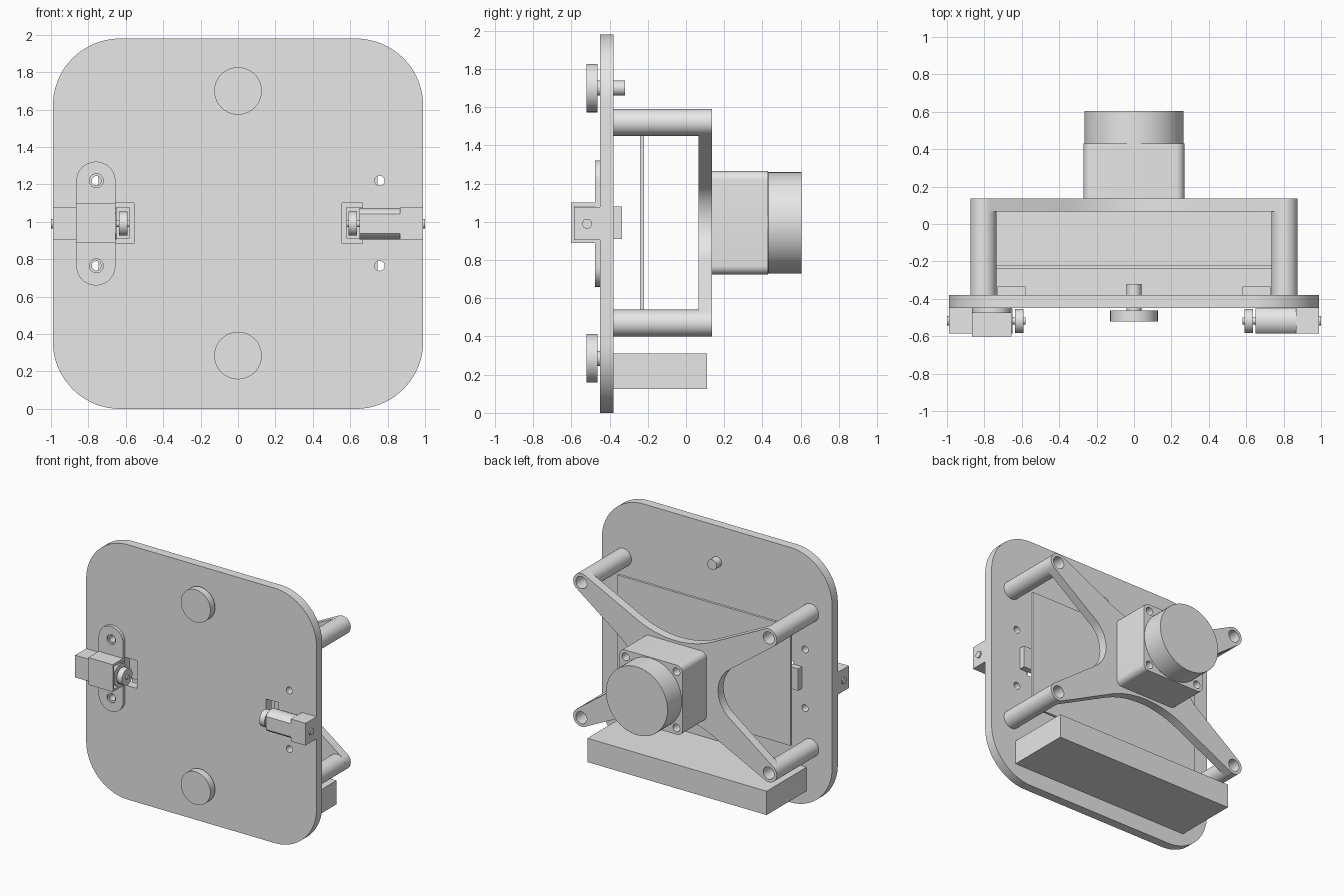
import bpy, bmesh
from math import sin, cos, pi, radians

if "Cube" in bpy.data.objects:
    bpy.data.objects.remove(bpy.data.objects["Cube"], do_unlink=True)

grey = bpy.data.materials.new("plain_grey")
grey.use_nodes = True
grey.diffuse_color = (0.8, 0.8, 0.8, 1)
grey.node_tree.nodes["Principled BSDF"].inputs["Base Color"].default_value = (0.8, 0.8, 0.8, 1)


def arc(cx, cy, r, a0, a1, n=16):
    """Points on an arc, angles in degrees."""
    return [(cx + r * cos(radians(a0 + (a1 - a0) * i / n)),
             cy + r * sin(radians(a0 + (a1 - a0) * i / n))) for i in range(n + 1)]


def circle(cx, cy, r, n=32):
    return arc(cx, cy, r, 0, 360, n)[:-1]


def rect(x0, x1, y0, y1):
    return [(x0, y0), (x1, y0), (x1, y1), (x0, y1)]


def round_rect(x0, x1, y0, y1, r, n=12):
    return (arc(x1 - r, y1 - r, r, 0, 90, n) + arc(x0 + r, y1 - r, r, 90, 180, n)
            + arc(x0 + r, y0 + r, r, 180, 270, n) + arc(x1 - r, y0 + r, r, 270, 360, n))


def prism(name, loops, a, b, axis="Y", bevel=0):
    """Extrude an outline with holes from a to b along Y (x, z outline) or X (y, z outline)."""
    a, b = min(a, b), max(a, b)
    curve = bpy.data.curves.new(name, "CURVE")
    curve.dimensions = "2D"
    curve.fill_mode = "BOTH"
    curve.extrude = (b - a) / 2
    for loop in loops:
        spline = curve.splines.new("POLY")
        spline.points.add(len(loop) - 1)
        for point, (u, v) in zip(spline.points, loop):
            point.co = (u, v, 0, 1)
        spline.use_cyclic_u = True
    helper = bpy.data.objects.new(name + "_outline", curve)
    bpy.context.collection.objects.link(helper)
    bpy.context.view_layer.update()
    graph = bpy.context.evaluated_depsgraph_get()
    mesh = bpy.data.meshes.new_from_object(helper.evaluated_get(graph))
    bpy.data.objects.remove(helper, do_unlink=True)
    bpy.data.curves.remove(curve)
    mesh.name = name
    bm = bmesh.new()
    bm.from_mesh(mesh)
    bmesh.ops.remove_doubles(bm, verts=bm.verts, dist=1e-5)
    for vert in bm.verts:
        u, v, w = vert.co
        w += (a + b) / 2
        vert.co = (u, w, v) if axis == "Y" else (w, u, v)
    bmesh.ops.recalc_face_normals(bm, faces=bm.faces)
    bm.to_mesh(mesh)
    bm.free()
    mesh.materials.clear()
    mesh.materials.append(grey)
    obj = bpy.data.objects.new(name, mesh)
    bpy.context.collection.objects.link(obj)
    if bevel:
        mod = obj.modifiers.new("edge_rounding", "BEVEL")
        mod.width, mod.segments, mod.limit_method = bevel, 2, "ANGLE"
        mod.angle_limit = radians(50)
    bpy.ops.object.select_all(action="DESELECT")
    obj.select_set(True)
    bpy.context.view_layer.objects.active = obj
    bpy.ops.object.shade_smooth_by_angle(angle=radians(30))
    return obj


MID = 0.995          # height of the centre line
BACK, FRONT = -0.38, -0.45   # faces of the base plate
screw_heights = (1.22, 0.765)

# Base plate with wheel windows and screw holes
plate = [round_rect(-0.99, 0.99, 0, 1.98, 0.36, 20)]
for s in (-1, 1):
    plate.append(rect(*sorted((s * 0.555, s * 0.665)), 0.885, 1.1))
    plate += [circle(s * 0.757, z, 0.027, 20) for z in screw_heights]
prism("base_plate", plate, FRONT, BACK)

# Round buttons with their stems
for name, z, stem_end in (("upper", 1.7, -0.32), ("lower", 0.285, -0.4)):
    prism(name + "_button", [circle(0, z, 0.127, 64)], -0.52, -0.463)
    prism(name + "_button_stem", [circle(0, z, 0.04)], -0.463, stem_end)

# Battery box and thin inner panel
prism("battery_box", [rect(-0.77, 0.77, 0.125, 0.31)], BACK, 0.11)
prism("inner_panel", [rect(-0.745, 0.745, 0.53, 1.46)], -0.24, -0.22)

# Hollow posts
PX, PZ, PR, HOLE = 0.805, 0.525, 0.07, 0.047
corners = [(sx, sz) for sx in (-1, 1) for sz in (-1, 1)]
for sx, sz in corners:
    c = (sx * PX, MID + sz * PZ)
    prism("post", [circle(*c, PR), circle(*c, HOLE)], BACK, 0.066)

# Four-armed bracket: one quarter outline, mirrored
side_slope, top_slope = 36, 27.5
side_r, top_r = 0.23, 0.74
quarter = (arc(0.37 + side_r, 0, side_r, 180, 90 + side_slope)
           + arc(PX, PZ, PR, side_slope - 90, 90 + top_slope)
           + arc(0, 0.29 + top_r, top_r, top_slope - 90, -90))
half = quarter + [(-x, z) for x, z in reversed(quarter[:-1])]
outline = half + [(x, -z) for x, z in reversed(half[1:-1])]
bracket = [[(x, MID + z) for x, z in outline]]
bracket += [circle(sx * PX, MID + sz * PZ, HOLE) for sx, sz in corners]
prism("bracket", bracket, 0.066, 0.135)

# Drive motor: square body with screw holes, round rear housing
body = round_rect(-0.27, 0.27, MID - 0.27, MID + 0.27, 0.045, 8)
prism("motor_body", [body], 0.135, 0.36)
prism("motor_body_rear", [body] + [circle(sx * 0.218, MID + sz * 0.218, 0.03, 20)
                                   for sx, sz in corners], 0.36, 0.43)
prism("motor_housing", [circle(0, MID, 0.265, 64)], 0.43, 0.605, bevel=0.008)

# Small gear motors with wheels, one on each side
GY, GZ = -0.518, 0.99
for s, side in ((-1, "right"), (1, "left")):
    def part(name, loops, a, b):
        prism(side + "_" + name, loops, s * a, s * b, "X")

    part("gear_box", [rect(-0.585, FRONT, 0.905, 1.078)], 0.865, 0.99)
    barrel = [(GY + max(-0.067, min(0.067, y)), GZ + z) for y, z in circle(0, 0, 0.084, 48)]
    part("motor_barrel", [barrel], 0.65, 0.865)
    part("motor_rear_bush", [circle(GY, GZ, 0.026, 20)], 0.99, 1.0)
    part("wheel_axle", [circle(GY, GZ, 0.018, 16)], 0.58, 0.65)
    part("wheel", [circle(GY, GZ, 0.064, 40)], 0.59, 0.635)
    part("rear_block", [rect(BACK, -0.335, 0.91, 1.08)], 0.58, 0.73)

# Clamp over the right gear motor: flange with countersunk holes and a bridge
x0, x1 = -0.865, -0.655
flange = round_rect(x0, x1, 0.66, 1.322, 0.105)
for a, b, r in ((-0.475, -0.462, 0.037), (-0.462, FRONT, 0.025)):
    prism("clamp_flange", [flange] + [circle(-0.757, z, r, 24) for z in screw_heights], a, b)
bridge = [(FRONT, 0.888), (-0.602, 0.888), (-0.602, 1.1), (FRONT, 1.1),
          (FRONT, 1.08), (-0.587, 1.08), (-0.587, 0.904), (FRONT, 0.904)]
prism("clamp_bridge", [bridge], x0, x1, "X")
